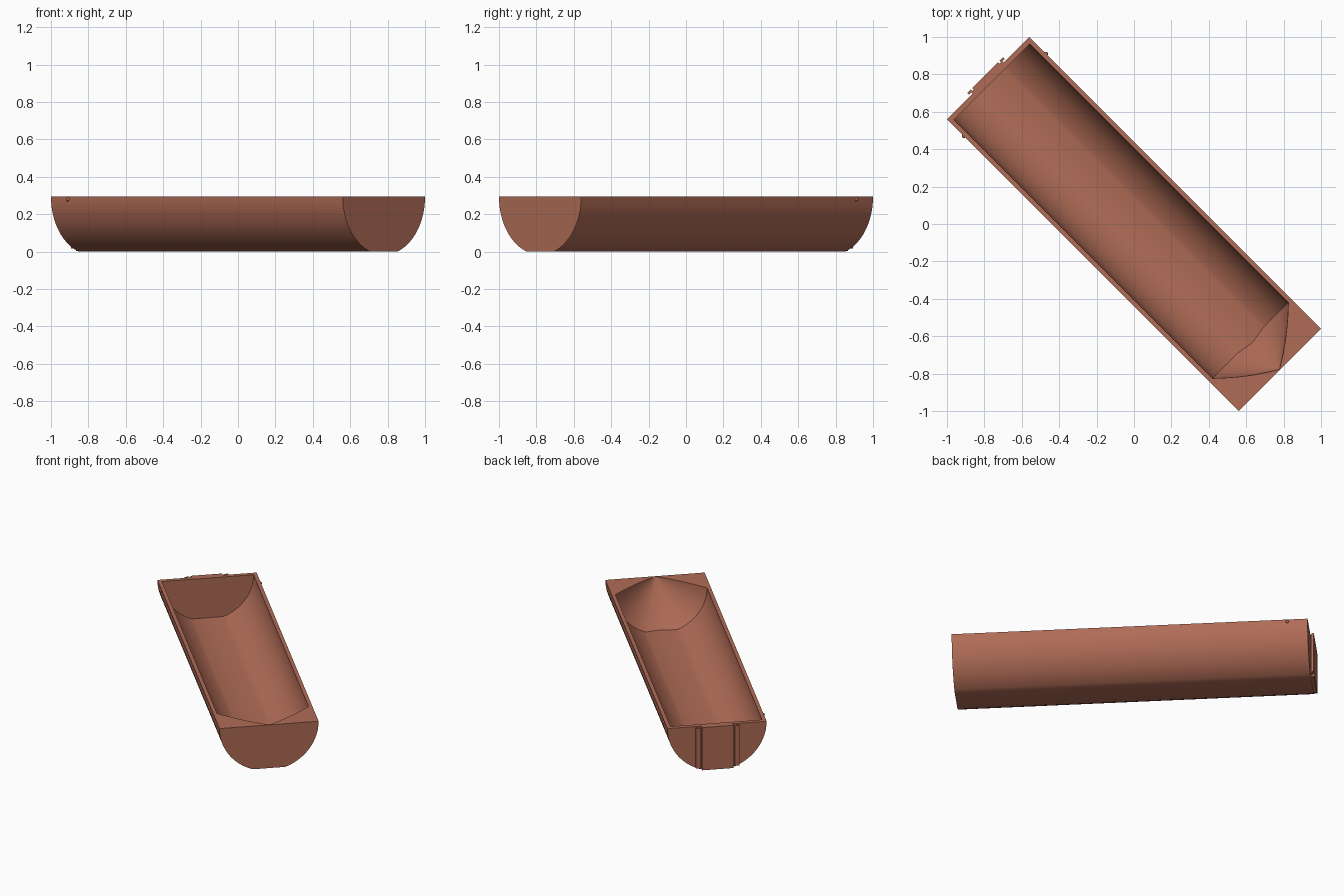
import bpy, bmesh, math
from mathutils import Matrix

if "Cube" in bpy.data.objects:
    bpy.data.objects.remove(bpy.data.objects["Cube"])

TURN = Matrix.Rotation(-math.pi / 4, 4, 'Z')   # the trough lies diagonally
R, RI, H, FLOOR = 0.311, 0.287, 0.294, 0.024   # outer/inner radius, height, floor thickness
U0, U1, UB, UC, UA = -1.103, 1.103, -1.075, 0.88, 1.099

clay = bpy.data.materials.new("terracotta")
clay.diffuse_color = (0.434, 0.150, 0.093, 1)
clay.use_nodes = True
clay.node_tree.nodes["Principled BSDF"].inputs["Base Color"].default_value = clay.diffuse_color


def finish(bm, name):
    bmesh.ops.remove_doubles(bm, verts=bm.verts, dist=1e-5)
    bmesh.ops.recalc_face_normals(bm, faces=bm.faces)
    bm.transform(TURN)
    me = bpy.data.meshes.new(name)
    bm.to_mesh(me)
    bm.free()
    me.materials.append(clay)
    ob = bpy.data.objects.new(name, me)
    bpy.context.collection.objects.link(ob)
    bpy.ops.object.select_all(action='DESELECT')
    ob.select_set(True)
    bpy.context.view_layer.objects.active = ob
    bpy.ops.object.shade_smooth_by_angle(angle=math.radians(30))


def half_round(r, depth, n=20):
    """Half circle hanging below the rim, cut flat at the given depth: (v, drop)."""
    a = math.acos(depth / r)
    right = [(math.pi / 2 - a) * i / n for i in range(n + 1)]
    pts = [(r * math.cos(t), r * math.sin(t)) for t in right]
    return pts + [(0, depth)] + [(-v, d) for v, d in reversed(pts)]


def loft(bm, rings):
    for a, b in zip(rings, rings[1:]):
        for i in range(len(a) - 1):
            bm.faces.new((a[i], a[i + 1], b[i + 1], b[i]))


def cone_u(r):
    """Slightly bulging nose: position along the trough for a radius."""
    k = r / RI
    return UA + (UC - UA) * (k - 0.26 * k * (1 - k))


# Trough shell
bm = bmesh.new()
outer = half_round(R, H)
inner = half_round(RI, H - FLOOR)
back = [bm.verts.new((U0, v, H - d)) for v, d in outer]
front = [bm.verts.new((U1, v, H - d)) for v, d in outer]
loft(bm, [back, front])

# Hollow with a conical nose running to the front edge
rings = [[bm.verts.new((UB, v, H - d)) for v, d in inner]]
STEPS = 12
for s in range(STEPS):
    k = 1 - s / STEPS
    rings.append([bm.verts.new((cone_u(k * math.hypot(v, d)), v * k, H - d * k)) for v, d in inner])
loft(bm, rings)
apex = bm.verts.new((UA, 0, H))
for a, b in zip(rings[-1], rings[-1][1:]):
    bm.faces.new((a, b, apex))

# Rim and end walls
mid_back, mid_front, mid_in = (bm.verts.new((u, 0, H)) for u in (U0, U1, UB))
for side in (0, -1):
    edge = [ring[side] for ring in reversed(rings)]
    bm.faces.new([mid_back, back[side], front[side], mid_front, apex] + edge + [mid_in])
bm.faces.new(back + [mid_back])
bm.faces.new(front + [mid_front])
bm.faces.new(rings[0] + [mid_in])
finish(bm, "trough")


def box(name, u, v, z):
    bm = bmesh.new()
    bmesh.ops.create_cube(bm, size=1)
    for p in bm.verts:
        p.co = [lo + (c + 0.5) * (hi - lo) for c, (lo, hi) in zip(p.co, (u, v, z))]
    finish(bm, name)


# Mounting plate with a narrow rail on each side
box("mounting_plate", (-1.126, U0 + 0.005), (-0.098, 0.098), (0.003, H))
for s, label in ((-1, "left"), (1, "right")):
    box(label + "_rail", (-1.126, -1.112), sorted((s * 0.108, s * 0.136)), (0.018, H - 0.004))
    box(label + "_rail_web", (-1.114, U0 + 0.005), sorted((s * 0.09, s * 0.118)), (0.014, H - 0.004))
    # Small side pin near the back
    bm = bmesh.new()
    bmesh.ops.create_uvsphere(bm, u_segments=12, v_segments=8, radius=0.011,
                              matrix=Matrix.Translation((-0.976, s * 0.311, 0.28)))
    finish(bm, label + "_pin")
